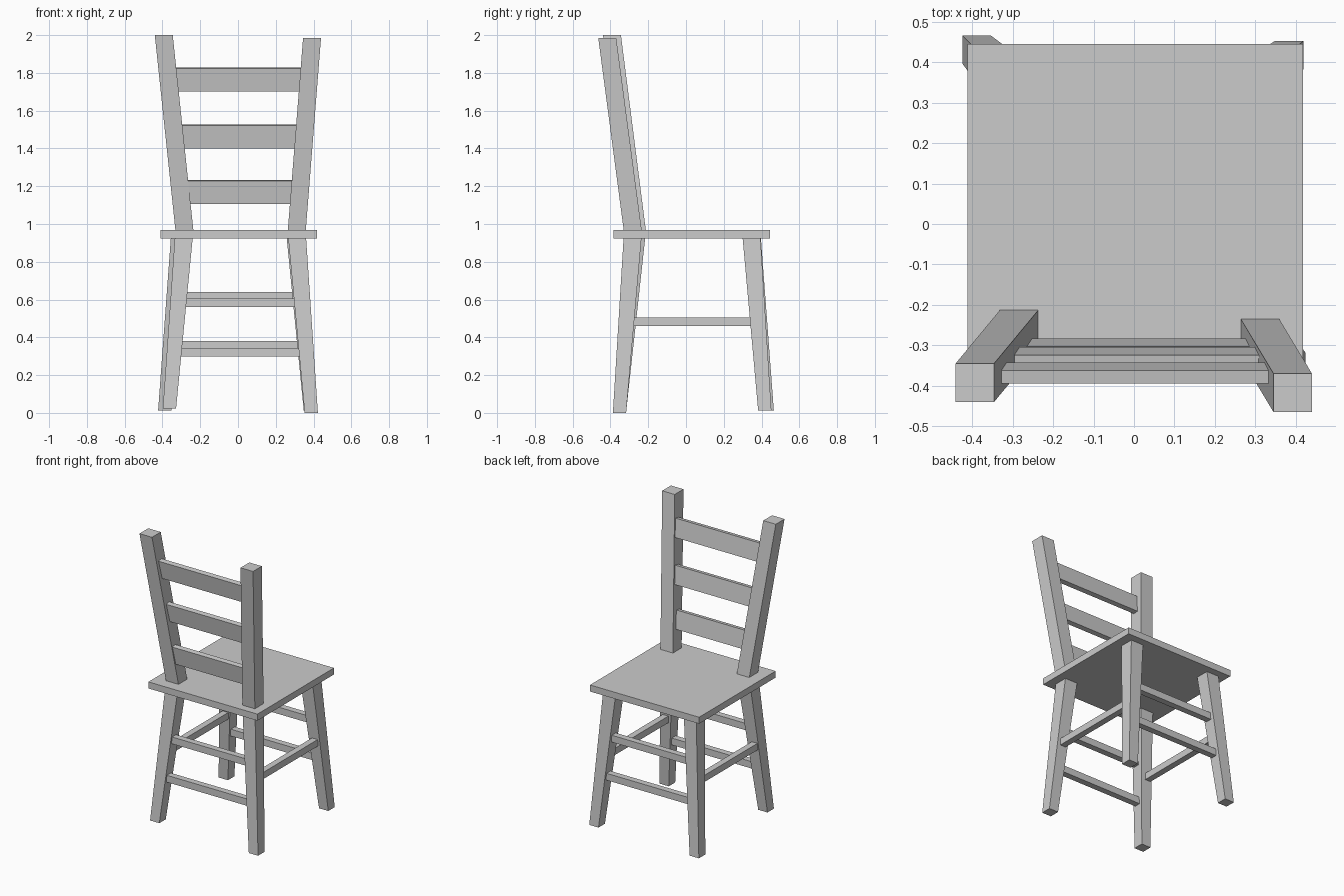
import bpy, bmesh
from mathutils import Matrix, Vector

if "Cube" in bpy.data.objects:
    bpy.data.objects.remove(bpy.data.objects["Cube"])


def finish(name, bm):
    bmesh.ops.recalc_face_normals(bm, faces=bm.faces)
    mesh = bpy.data.meshes.new(name)
    bm.to_mesh(mesh)
    bm.free()
    obj = bpy.data.objects.new(name, mesh)
    bpy.context.collection.objects.link(obj)
    return obj


def block(name, center, size, tilt=0.0):
    """Box of the given size, optionally tilted about x."""
    bm = bmesh.new()
    mat = (Matrix.Translation(center) @ Matrix.Rotation(tilt, 4, 'X')
           @ Matrix.Diagonal((*size, 1)))
    bmesh.ops.create_cube(bm, size=1, matrix=mat)
    return finish(name, bm)


def post(name, low, low_w, high, high_w):
    """Square post running between two end centres, with its own width at each end."""
    bm = bmesh.new()
    bmesh.ops.create_cube(bm, size=1)
    for v in bm.verts:
        end, w = (Vector(high), high_w) if v.co.z > 0 else (Vector(low), low_w)
        v.co = end + Vector((v.co.x * w, v.co.y * w, 0))
    return finish(name, bm)


# Seat
block("seat", (0.003, 0.03, 0.947), (0.828, 0.83, 0.045))

# Tapered legs, splayed slightly unevenly
legs = {
    "back_leg_left": ((-0.363, -0.35, 0.022), (-0.286, -0.262, 0.94)),
    "back_leg_right": ((0.388, -0.352, 0.0), (0.312, -0.282, 0.94)),
    "front_leg_left": ((-0.388, 0.43, 0.012), (-0.307, 0.348, 0.94)),
    "front_leg_right": ((0.383, 0.417, 0.012), (0.304, 0.346, 0.94)),
}
for name, (low, high) in legs.items():
    post(name, low, 0.07, high, 0.095)

# Leaning back posts
post("back_post_left", (-0.282, -0.258, 0.95), 0.095, (-0.393, -0.392, 2.0), 0.095)
post("back_post_right", (0.31, -0.28, 0.95), 0.095, (0.392, -0.417, 1.985), 0.095)

# Backrest slats, tilted with the posts
for i, (y, z, w) in enumerate([(-0.309, 1.17, 0.62), (-0.33, 1.463, 0.66), (-0.368, 1.765, 0.71)]):
    block(f"back_slat_{i + 1}", (0.006, y, z), (w, 0.033, 0.124), 0.16)

# Cross rungs between the two back legs and the two front legs
for side, rungs in {"back": [(-0.326, 0.321, 0.68), (-0.306, 0.583, 0.64)],
                    "front": [(0.395, 0.357, 0.68), (0.374, 0.617, 0.64)]}.items():
    for i, (y, z, w) in enumerate(rungs):
        block(f"{side}_rung_{i + 1}", (0.006, y, z), (w, 0.043, 0.047))

# Side rungs
for side, x in (("left", -0.337), ("right", 0.347)):
    block(f"side_rung_{side}", (x, 0.035, 0.483), (0.043, 0.69, 0.046))
